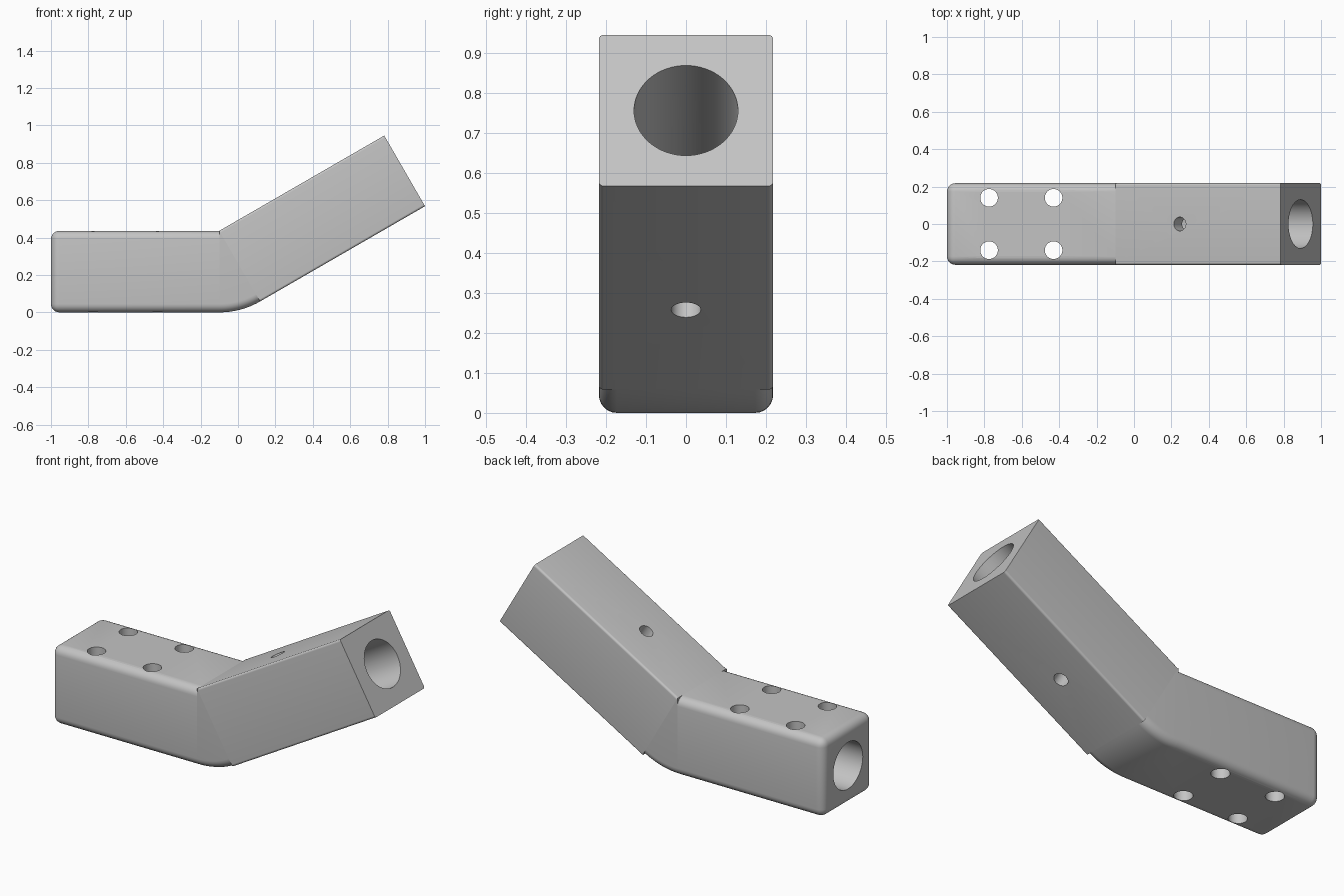
import bpy, bmesh, math
from mathutils import Matrix, Vector

cube = bpy.data.objects.get("Cube")
if cube:
    bpy.data.objects.remove(cube, do_unlink=True)

SIZE = 0.436                 # square section of the bar
HALF = SIZE / 2
BEND = math.radians(30)
PIVOT = Vector((-0.1, 0, SIZE))
BORE = 0.13
ARM_LENGTH = (1 - HALF - PIVOT.x) / math.cos(BEND)
# frame of the raised arm: x along the arm, origin at the inner bend corner
ARM = Matrix.Translation(PIVOT) @ Matrix.Rotation(-BEND, 4, "Y")

grey = bpy.data.materials.new("plain grey")
grey.use_nodes = True
colour = (0.55, 0.55, 0.55, 1)
grey.diffuse_color = colour
grey.node_tree.nodes["Principled BSDF"].inputs["Base Color"].default_value = colour


def make_object(name, bm):
    bmesh.ops.recalc_face_normals(bm, faces=bm.faces)
    mesh = bpy.data.meshes.new(name)
    bm.to_mesh(mesh)
    bm.free()
    obj = bpy.data.objects.new(name, mesh)
    bpy.context.collection.objects.link(obj)
    mesh.materials.append(grey)
    return obj


def make_bar(name, start, end, radius, keep_edge, matrix):
    """Box hanging below z = 0, with chosen edges rounded."""
    bm = bmesh.new()
    bmesh.ops.create_cube(bm, size=1)
    for v in bm.verts:
        v.co = ((start + end) / 2 + v.co.x * (end - start), v.co.y * SIZE, v.co.z * SIZE - HALF)
    edges = [e for e in bm.edges if keep_edge(e)]
    bmesh.ops.bevel(bm, geom=edges, offset=radius, segments=6, profile=0.5, affect="EDGES")
    bm.transform(matrix)
    return make_object(name, bm)


def make_cutter(radius, start, end):
    """Cylinder between two points."""
    start, end = Vector(start), Vector(end)
    axis = end - start
    turn = axis.to_track_quat("Z", "Y").to_matrix().to_4x4()
    bm = bmesh.new()
    bmesh.ops.create_cone(bm, cap_ends=True, segments=64, radius1=radius, radius2=radius,
                          depth=axis.length, matrix=Matrix.Translation((start + end) / 2) @ turn)
    cutter = make_object("hole_cutter", bm)
    cutter.hide_render = True
    return cutter


# Level bar: all edges rounded except those around the joint
level_bar = make_bar("level_bar", -1 - PIVOT.x, 0, 0.045,
                     lambda e: min(v.co.x for v in e.verts) < -0.1, Matrix.Translation(PIVOT))

# Raised arm: only the long edges lightly rounded
raised_arm = make_bar("raised_arm", 0, ARM_LENGTH, 0.012,
                      lambda e: abs(e.verts[0].co.x - e.verts[1].co.x) > 0.1, ARM)

# Bend: section with rounded lower corners, swung about the inner corner
bm = bmesh.new()
r = 0.045
corner = [(HALF - r + r * math.cos(a), r - SIZE - r * math.sin(a))
          for a in [math.pi / 12 * i for i in range(7)]]
section = [(HALF, 0)] + corner + [(-y, z) for y, z in reversed(corner)] + [(-HALF, 0)]
face = bm.faces.new([bm.verts.new(PIVOT + Vector((0, y, z))) for y, z in section])
start_cap = face.copy()
bmesh.ops.spin(bm, geom=[face] + face.edges[:] + face.verts[:], cent=PIVOT,
               axis=(0, -1, 0), angle=BEND, steps=12)
bmesh.ops.remove_doubles(bm, verts=bm.verts, dist=0.0001)
bmesh.ops.dissolve_degenerate(bm, edges=bm.edges, dist=0.0001)
bend = make_object("bend", bm)

# Long bores meeting inside the bend
meet = Vector((PIVOT.x + HALF * math.tan(BEND / 2), 0, HALF))
along = Vector((math.cos(BEND), 0, math.sin(BEND)))
past = BORE * math.tan(BEND / 2)
cutters = [make_cutter(BORE, (-1.1, 0, HALF), meet + Vector((past, 0, 0))),
           make_cutter(BORE, meet - along * past, meet + along * 1.4)]

# Four bolt holes through the level bar
for x in (-0.775, -0.43):
    for y in (-0.14, 0.14):
        cutters.append(make_cutter(0.047, (x, y, -0.1), (x, y, SIZE + 0.1)))

# Pin hole straight through the arm
pin = (0.245 - PIVOT.x) / math.cos(BEND)
cutters.append(make_cutter(0.037, ARM @ Vector((pin, 0, 0.1)), ARM @ Vector((pin, 0, -SIZE - 0.1))))

# Drill the parts, then shade them
for part in (level_bar, bend, raised_arm):
    for cutter in cutters:
        drill = part.modifiers.new("drill", "BOOLEAN")
        drill.operation = "DIFFERENCE"
        drill.solver = "EXACT"
        drill.object = cutter
    bpy.context.view_layer.update()
    drilled = bpy.data.meshes.new_from_object(part.evaluated_get(bpy.context.evaluated_depsgraph_get()))
    part.modifiers.clear()
    part.data = drilled
for cutter in cutters:
    bpy.data.objects.remove(cutter, do_unlink=True)
bpy.ops.object.select_all(action="DESELECT")
for part in (level_bar, bend, raised_arm):
    part.select_set(True)
    bpy.context.view_layer.objects.active = part
bpy.ops.object.shade_smooth_by_angle(angle=math.radians(30))
